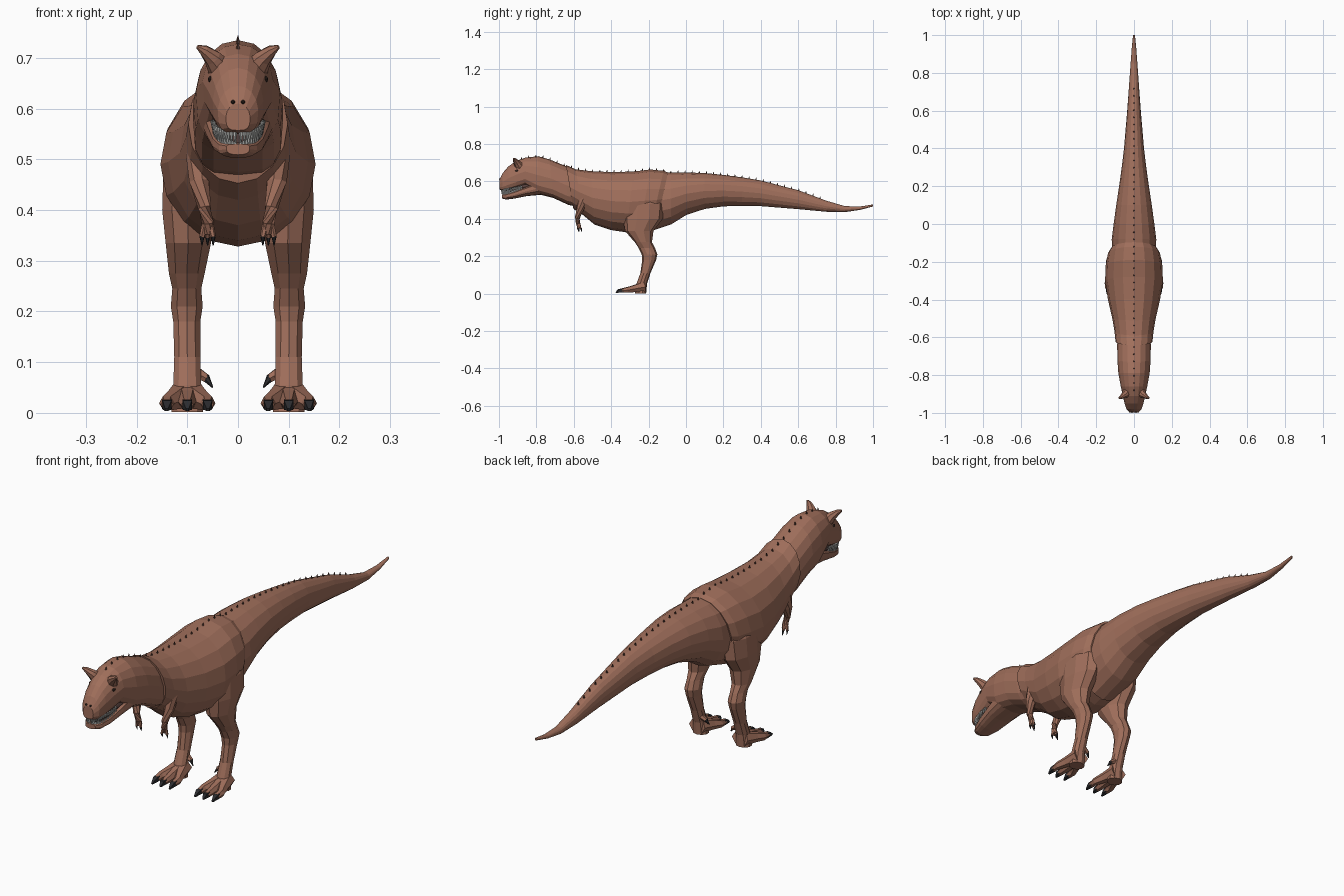
import bpy, bmesh, math
from mathutils import Vector

if "Cube" in bpy.data.objects:
    bpy.data.objects.remove(bpy.data.objects["Cube"])


def material(name, rgb):
    m = bpy.data.materials.new(name)
    m.diffuse_color = (*rgb, 1)
    m.use_nodes = True
    m.node_tree.nodes["Principled BSDF"].inputs["Base Color"].default_value = m.diffuse_color
    return m


SKIN = material("brown skin", (0.352, 0.158, 0.105))
SPINE = material("dark brown spines", (0.09, 0.042, 0.03))
CLAW = material("charcoal claw", (0.025, 0.025, 0.028))
TOOTH = material("pale teeth", (0.55, 0.56, 0.54))
MOUTH = material("dark mouth", (0.09, 0.05, 0.045))
EYE = material("dark eye", (0.03, 0.018, 0.014))


def finish(bm, name, mat, mirror=False):
    bmesh.ops.recalc_face_normals(bm, faces=bm.faces)
    me = bpy.data.meshes.new(name)
    bm.to_mesh(me)
    bm.free()
    me.materials.append(mat)
    ob = bpy.data.objects.new(name, me)
    bpy.context.collection.objects.link(ob)
    if mirror:
        mod = ob.modifiers.new("mirror", 'MIRROR')
        mod.use_mirror_merge = False
    return ob


def skin_rings(bm, rings):
    vs = [[bm.verts.new(p) for p in r] for r in rings]
    n = len(vs[0])
    for a, b in zip(vs, vs[1:]):
        for i in range(n):
            j = (i + 1) % n
            bm.faces.new((a[i], a[j], b[j], b[i]))
    bm.faces.new(vs[0])
    bm.faces.new(vs[-1])


def power(c, p):
    return math.copysign(abs(c) ** (2 / p), c)


def body_loft(name, sections, mat, upper=2.0, lower=2.0, taper=0.0, sides=16):
    """Sections along y: (y, top, bottom, half width, slant); upper/lower set squareness."""
    bm = bmesh.new()
    rings = []
    for y, top, bot, hw, slant in sections:
        ring = []
        for i in range(sides):
            a = math.pi / 2 + i * math.tau / sides
            p = upper if math.sin(a) > 0 else lower
            c, s = power(math.cos(a), p), power(math.sin(a), p)
            ring.append((hw * c * (1 - taper * max(s, 0)), y - slant * s,
                         (top + bot) / 2 + (top - bot) / 2 * s))
        rings.append(ring)
    skin_rings(bm, rings)
    return finish(bm, name, mat)


def tube(bm, points, radii, sides=6, turn=0.0):
    pts = [Vector(p) for p in points]
    rings = []
    for i, (p, r) in enumerate(zip(pts, radii)):
        d = pts[min(i + 1, len(pts) - 1)] - pts[max(i - 1, 0)]
        q = d.to_track_quat('Z', 'Y')
        rings.append([p + q @ Vector((r * math.cos(k * math.tau / sides + turn),
                                      r * math.sin(k * math.tau / sides + turn), 0))
                      for k in range(sides)])
    skin_rings(bm, rings)


def ellipsoid(name, loc, size, mat):
    bm = bmesh.new()
    bmesh.ops.create_uvsphere(bm, u_segments=10, v_segments=6, radius=1)
    bmesh.ops.scale(bm, vec=size, verts=bm.verts)
    bmesh.ops.translate(bm, vec=loc, verts=bm.verts)
    return finish(bm, name, mat, True)


# Body masses, overlapping so the folds at hip and neck read as seams
TAIL = [(-.2, .645, .33, .115, 0), (-.08, .647, .37, .118, 0), (0, .648, .42, .108, 0),
        (.1, .645, .453, .094, 0), (.2, .635, .467, .079, 0), (.3, .622, .469, .065, 0),
        (.4, .605, .468, .053, 0), (.6, .553, .452, .036, 0), (.75, .497, .438, .025, 0),
        (.85, .468, .436, .018, 0), (.93, .466, .448, .012, 0), (1, .477, .466, .005, 0)]
TORSO = [(-.128, .648, .362, .122, -.032), (-.155, .657, .345, .138, -.035),
         (-.22, .664, .33, .15, -.03), (-.3, .653, .328, .153, -.02),
         (-.4, .65, .34, .138, 0), (-.5, .655, .37, .115, .01), (-.57, .665, .42, .103, .02),
         (-.622, .688, .453, .098, .02)]
HEAD = [(-.56, .65, .46, .085, 0), (-.64, .685, .475, .089, .01), (-.72, .718, .512, .088, .01),
        (-.79, .735, .532, .083, 0), (-.86, .727, .58, .07, 0), (-.91, .708, .563, .059, 0),
        (-.95, .68, .553, .05, 0), (-.98, .645, .55, .04, 0), (-.998, .61, .557, .024, 0)]
JAW = [(-.76, .61, .53, .072, 0), (-.85, .574, .522, .062, 0), (-.92, .547, .508, .051, 0),
       (-.962, .534, .503, .038, 0), (-.983, .53, .509, .023, 0)]
LINING = [(-.8, .62, .55, .058, 0), (-.92, .575, .535, .042, 0), (-.966, .56, .525, .027, 0)]
body_loft("tail", TAIL, SKIN)
body_loft("torso", TORSO, SKIN)
body_loft("head_and_neck", HEAD, SKIN, 2.2, 3.2, .1)
body_loft("lower_jaw", JAW, SKIN, 4.5, 2.3)
body_loft("mouth_lining", LINING, MOUTH)


def top_at(y):
    best = 0
    for sec in (TAIL, TORSO, HEAD):
        pts = sorted((s[0] - s[4], s[1]) for s in sec)
        for (y0, z0), (y1, z1) in zip(pts, pts[1:]):
            if y0 <= y <= y1:
                best = max(best, z0 + (z1 - z0) * (y - y0) / (y1 - y0))
    return best


# Row of small spines along the back
bm = bmesh.new()
for i in range(43):
    y = -.88 + i * .038
    z = top_at(y)
    tube(bm, [(0, y, z - .004), (0, y + .002, z + .0105)], [.005, .0008], 5)
finish(bm, "back_spines", SPINE)

# Legs: (z, y centre, half depth, x centre, half width)
LEG = [(.55, -.22, .085, .07, .05), (.48, -.225, .108, .09, .06), (.40, -.23, .106, .099, .053),
       (.335, -.25, .076, .098, .047), (.275, -.228, .046, .101, .037), (.245, -.21, .044, .101, .03),
       (.21, -.195, .042, .101, .033), (.18, -.197, .037, .101, .028), (.11, -.217, .027, .1, .027),
       (.055, -.236, .028, .1, .029), (.002, -.243, .03, .1, .033)]
bm = bmesh.new()
skin_rings(bm, [[(x + hx * math.cos(a), y + hy * math.sin(a), z)
                 for a in [math.tau * (k + .5) / 10 for k in range(10)]]
                for z, y, hy, x, hx in LEG])
finish(bm, "leg", SKIN, True)

# Toes and blocky claws, with a small inner dewclaw
toes, claws = bmesh.new(), bmesh.new()
for dx in (-.04, 0, .04):
    f = -.01 if dx == 0 else 0
    tube(toes, [(.1 + dx * .2, -.225, .036), (.1 + dx * .65, -.28, .026),
                (.1 + dx, -.315 + f, .019), (.1 + dx, -.342 + f, .016)],
         [.03, .021, .016, .012])
    tube(claws, [(.1 + dx, -.333 + f, .017), (.1 + dx, -.35 + f, .016),
                 (.1 + dx * 1.02, -.372 + f * .3, .006)], [.0135, .0125, .004], 4, math.pi / 4)
tube(toes, [(.082, -.22, .08), (.062, -.222, .068)], [.012, .009])
tube(claws, [(.064, -.222, .07), (.05, -.228, .05)], [.0085, .0015])
finish(toes, "toes", SKIN, True)
finish(claws, "toe_claws", CLAW, True)

# Small arms with fingers and claws
arms, nails = bmesh.new(), bmesh.new()
tube(arms, [(.075, -.55, .51), (.076, -.565, .455), (.066, -.581, .405), (.06, -.577, .375),
            (.06, -.57, .355)], [.028, .021, .0135, .0125, .011], 8)
for dx, dy in ((-.011, -.008), (0, .008), (.011, -.004)):
    tube(arms, [(.06 + dx * .5, -.575, .37), (.06 + dx, -.57 + dy, .347)], [.007, .0055])
    tube(nails, [(.06 + dx, -.57 + dy, .35), (.06 + dx, -.565 + dy, .33)], [.0055, .001])
finish(arms, "arms", SKIN, True)
finish(nails, "finger_claws", CLAW, True)

# Brow horns
bm = bmesh.new()
tube(bm, [(.036, -.89, .68), (.05, -.905, .7), (.067, -.916, .715), (.08, -.922, .722)],
     [.025, .018, .011, .004], 8)
finish(bm, "brow_horns", SKIN, True)

# Eyes and nostrils
ellipsoid("eyes", (.0545, -.905, .658), (.005, .0085, .006), EYE)
ellipsoid("nostrils", (.010, -.996, .613), (.0045, .005, .004), EYE)

# Upper and lower teeth following the jaw curve
bm = bmesh.new()
for i in range(14):
    a = (i + .4) / 14 * math.pi / 2
    x, s = .05 * math.cos(a) ** .8, math.sin(a)
    y = -.88 - .106 * s
    lip, gum = .578 - .02 * s, .556 - .03 * s
    tube(bm, [(x, y, lip), (x * .97, y + .002, lip - .026)], [.0048, .001], 5)
    tube(bm, [(x * .92, y + .007, gum), (x * .92, y + .006, gum + .022)], [.0042, .001], 5)
finish(bm, "teeth", TOOTH, True)
